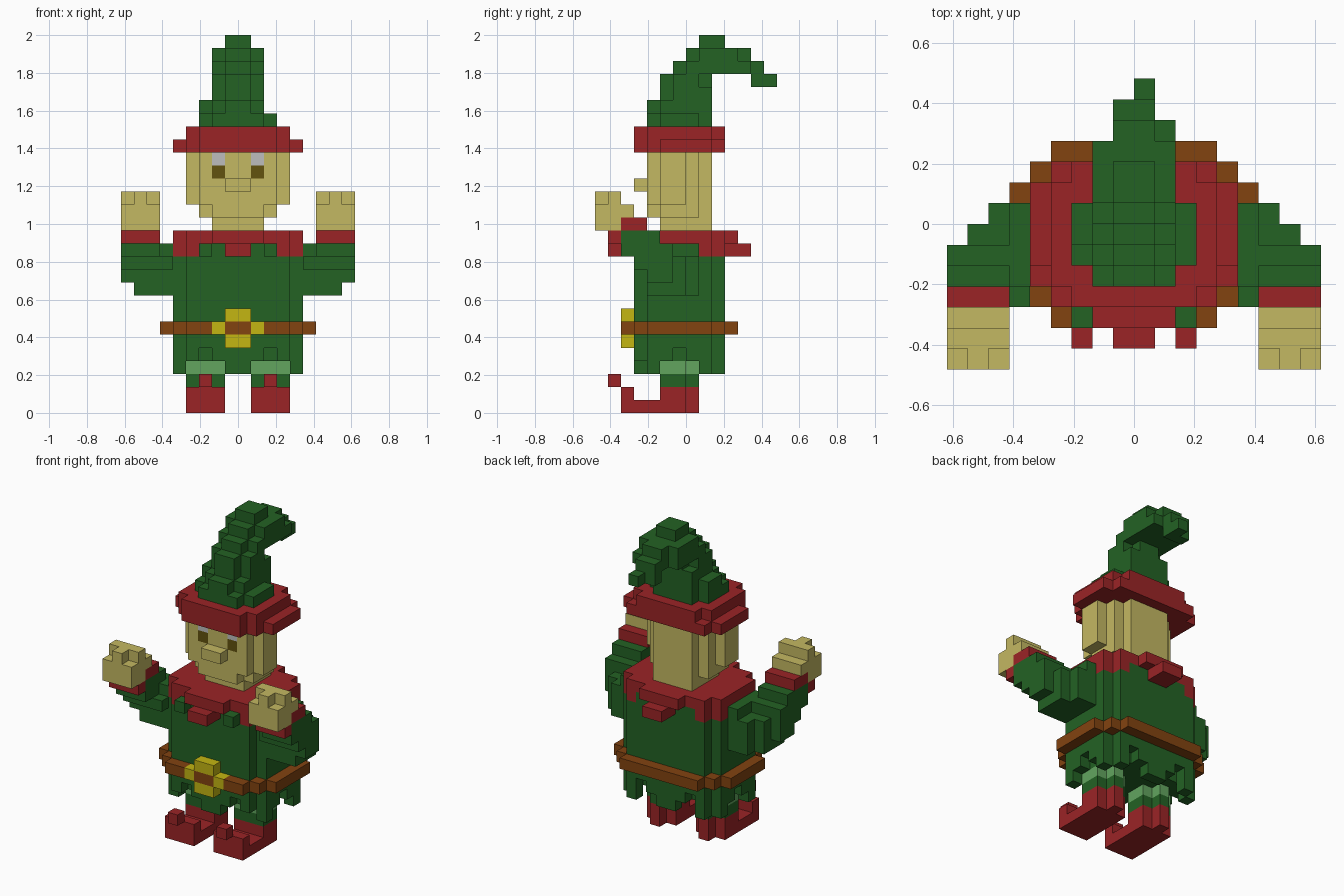
import bpy
import bmesh

cube = bpy.data.objects.get("Cube")
if cube:
    bpy.data.objects.remove(cube, do_unlink=True)

V = 2 / 29  # size of one block


def material(name, rgb):
    def lin(c):
        c /= 255
        return c / 12.92 if c < 0.04045 else ((c + 0.055) / 1.055) ** 2.4
    colour = [lin(c) for c in rgb] + [1]
    m = bpy.data.materials.new(name)
    m.use_nodes = True
    m.diffuse_color = colour
    m.node_tree.nodes["Principled BSDF"].inputs["Base Color"].default_value = colour
    return m


GREEN = material("dark green", (35, 98, 36))
LIGHT = material("light green", (98, 165, 95))
RED = material("red", (155, 36, 38))
SKIN = material("skin", (196, 184, 98))
BROWN = material("brown", (130, 67, 16))
YELLOW = material("yellow", (196, 182, 18))
WHITE = material("eye grey", (190, 190, 190))
PUPIL = material("pupil olive", (98, 82, 14))

DIRS = {
    (1, 0, 0): ((1, 0, 0), (1, 1, 0), (1, 1, 1), (1, 0, 1)),
    (-1, 0, 0): ((0, 0, 0), (0, 0, 1), (0, 1, 1), (0, 1, 0)),
    (0, 1, 0): ((0, 1, 0), (0, 1, 1), (1, 1, 1), (1, 1, 0)),
    (0, -1, 0): ((0, 0, 0), (1, 0, 0), (1, 0, 1), (0, 0, 1)),
    (0, 0, 1): ((0, 0, 1), (1, 0, 1), (1, 1, 1), (0, 1, 1)),
    (0, 0, -1): ((0, 0, 0), (0, 1, 0), (1, 1, 0), (1, 0, 0)),
}


def build(name, cells):
    """Make one object from a {cell: material} grid, keeping outer faces only."""
    mats = list(dict.fromkeys(cells.values()))
    bm = bmesh.new()
    verts = {}
    for (x, y, z), mat in cells.items():
        for (dx, dy, dz), corners in DIRS.items():
            if (x + dx, y + dy, z + dz) in cells:
                continue
            face = []
            for a, b, c in corners:
                k = (x + a, y + b, z + c)
                if k not in verts:
                    verts[k] = bm.verts.new([i * V for i in k])
                face.append(verts[k])
            bm.faces.new(face).material_index = mats.index(mat)
    mesh = bpy.data.meshes.new(name)
    bm.to_mesh(mesh)
    bm.free()
    for m in mats:
        mesh.materials.append(m)
    bpy.context.collection.objects.link(bpy.data.objects.new(name, mesh))


def box(x0, x1, y0, y1, z0, z1, mat):
    return {(x, y, z): mat for x in range(x0, x1)
            for y in range(y0, y1) for z in range(z0, z1)}


def slab(rows, z0, z1, mat):
    """Symmetric rounded layer from {y row: half width}."""
    cells = {}
    for y, w in rows.items():
        cells.update(box(-w, w, y, y + 1, z0, z1, mat))
    return cells


def mirror(cells):
    return {(-x - 1, y, z): m for (x, y, z), m in cells.items()}


def pair(name, cells):
    build("left_" + name, cells)
    build("right_" + name, mirror(cells))


def side(x):
    return int(abs(x + 0.5))  # distance of a cell from the middle


# Legs and curled shoes
foot = {-2: (1, 4), -1: (1, 4), 0: (2, 3)}
leg, shoe = {}, box(1, 4, -5, -2, 0, 1, RED)
for y, (a, b) in foot.items():
    leg.update(box(a, b, y, y + 1, 2, 3, GREEN))
    leg.update(box(a, b, y, y + 1, 3, 4, LIGHT))
    shoe.update(box(a, b, y, y + 1, 0, 2, RED))
shoe.update(box(1, 4, -5, -4, 1, 2, RED))
shoe.update(box(2, 3, -6, -5, 2, 3, RED))
pair("leg", leg)
pair("shoe", shoe)

# Tunic with a notched hem and collar points painted on the shoulders
torso_rows = {-4: 4, **{y: 5 for y in range(-3, 2)}, 2: 4}
tunic = slab(torso_rows, 3, 13, GREEN)
flat = {(x, y) for x, y, z in tunic}
for x, y in flat:
    edge = any((x + a, y + b) not in flat
               for a, b in ((1, 0), (-1, 0), (0, 1), (0, -1)))
    s = side(x)
    if not (edge and (s == 0 or s == 4 or y == 2 and s == 3) and (y < -2 or y > 0)):
        del tunic[x, y, 3]
    if edge and (s == 2 and y in (-4, 2) or s == 4 and y == -1):
        del tunic[x, y, 4]
    if s >= 3:
        tunic[x, y, 12] = RED
for x in (-3, 2):
    tunic[x, -5, 12] = GREEN
build("tunic", tunic)

# Collar with front and back points
collar = slab({-5: 2, -4: 4, **{y: 5 for y in range(-3, 2)}, 2: 4, 3: 2}, 13, 14, RED)
collar.update(box(-1, 1, -6, -4, 12, 13, RED))
collar.update(box(-1, 1, 3, 5, 12, 13, RED))
build("collar", collar)

# Belt ring and buckle
belt = slab({-5: 4, -4: 5, **{y: 6 for y in range(-3, 2)}, 2: 5, 3: 4}, 6, 7, BROWN)
belt = {c: m for c, m in belt.items()
        if (c[0], c[1]) not in flat and not (c[1] == -5 and side(c[0]) < 2)}
build("belt", belt)
buckle = box(-1, 1, -5, -4, 5, 8, YELLOW)
buckle.update(box(-2, 2, -5, -4, 6, 7, YELLOW))
buckle.update(box(-1, 1, -5, -4, 6, 7, BROWN))
build("buckle", buckle)

# Raised arms, stepping forward as they rise
arm = {}
for z, x0, x1, y0, y1 in ((9, 5, 8, -3, 1), (10, 5, 9, -3, 1), (11, 5, 9, -4, 1),
                          (12, 6, 9, -5, -1), (13, 6, 9, -5, -2)):
    arm.update(box(x0, x1, y0, y1, z, z + 1, GREEN))
arm.update(box(5, 6, -3, 1, 12, 13, GREEN))
arm = {c: m for c, m in arm.items() if c[0] < 7 - c[1]}
pair("arm", arm)
cuff = box(6, 9, -6, -5, 13, 14, RED)
cuff.update(box(6, 9, -5, -3, 14, 15, RED))
pair("cuff", cuff)
hand = box(6, 9, -7, -5, 14, 16, SKIN)
hand.update(box(6, 9, -5, -4, 15, 16, SKIN))
hand.update(box(6, 9, -6, -5, 16, 17, SKIN))
hand.update(box(7, 8, -7, -6, 16, 17, SKIN))
pair("hand", hand)

# Head with neck, chin, nose and eyes
head = slab({y: 2 for y in range(-2, 2)}, 14, 15, SKIN)
head.update(slab({-3: 2, -2: 3, -1: 3, 0: 3, 1: 2}, 15, 16, SKIN))
head.update(slab({-3: 3, -2: 4, -1: 4, 0: 3, 1: 2}, 16, 20, SKIN))
head.update(box(-1, 1, -4, -3, 17, 18, SKIN))
for x in (-2, 1):
    head[x, -3, 18] = PUPIL
    head[x, -3, 19] = WHITE
build("head", head)

# Hat brim
brim = slab({-4: 3, -3: 4, -2: 5, -1: 5, 0: 5, 1: 5, 2: 4}, 20, 21, RED)
brim.update(slab({-4: 3, -3: 4, -2: 4, -1: 4, 0: 4, 1: 4, 2: 3}, 21, 22, RED))
build("hat_brim", brim)

# Pointed hat that bends backwards into a drooping tip
hat = slab({-3: 2, -2: 3, -1: 3, 0: 3, 1: 2}, 22, 23, GREEN)
hat.update(slab({-3: 1, -2: 2, -1: 2, 0: 2, 1: 2}, 23, 24, GREEN))
hat.update(box(-3, -2, -1, 1, 23, 24, GREEN))
hat.update(slab({-2: 1, -1: 2, 0: 2, 1: 2}, 24, 25, GREEN))
hat.update(slab({-2: 1, -1: 2, 0: 2, 1: 1, 5: 1}, 25, 26, GREEN))
hat.update(slab({-1: 1, 0: 2, 1: 2, 2: 2, 3: 2, 4: 1, 5: 1}, 26, 27, GREEN))
hat.update(slab({0: 1, 1: 2, 2: 2, 3: 2, 4: 1}, 27, 28, GREEN))
hat.update(slab({1: 1, 2: 1}, 28, 29, GREEN))
hat.update(box(1, 2, 4, 5, 26, 27, GREEN))
hat.update(box(0, 1, 6, 7, 25, 26, GREEN))
build("hat", hat)
